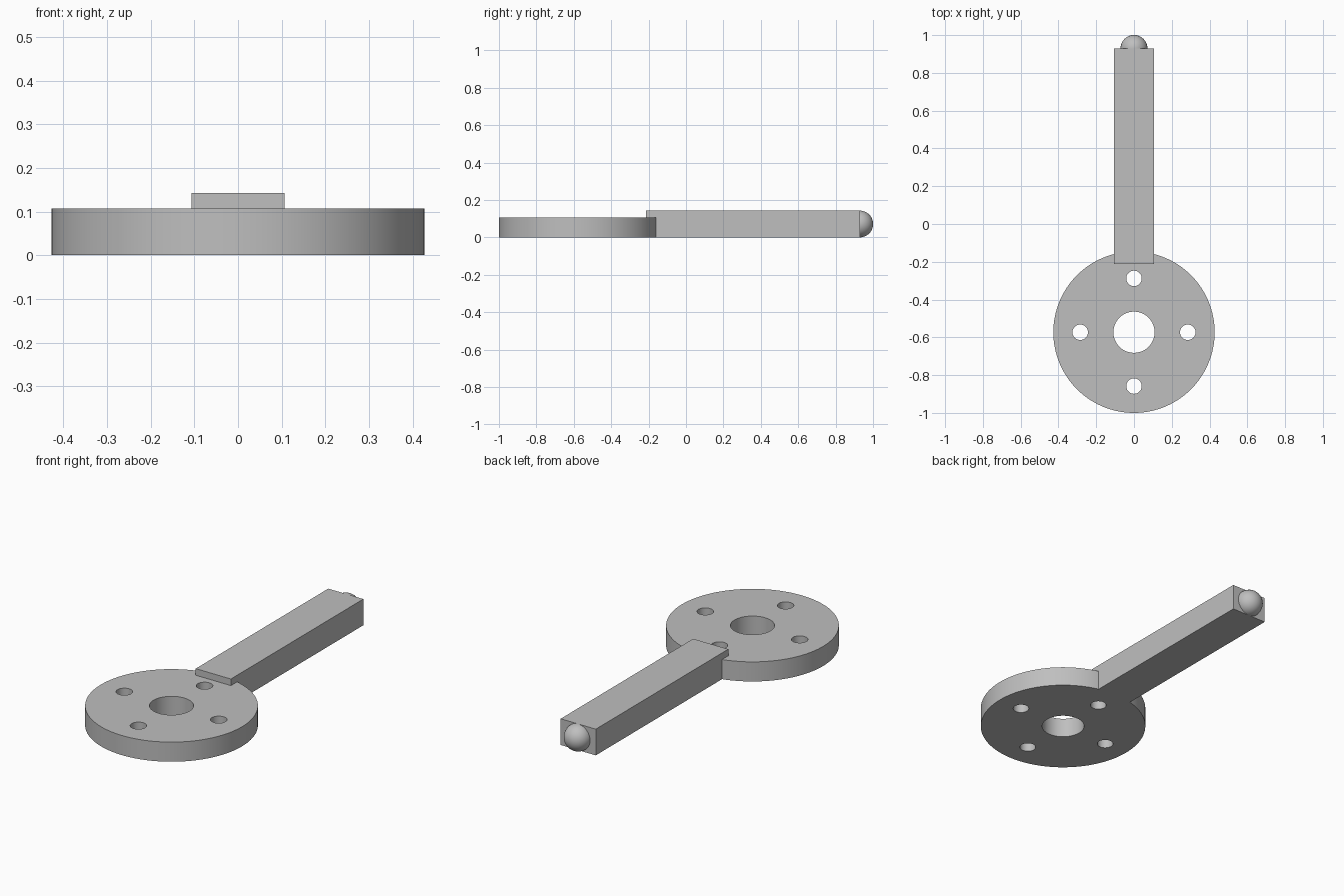
import bpy
import math

cube = bpy.data.objects.get("Cube")
if cube:
    bpy.data.objects.remove(cube, do_unlink=True)

# Single grey material
grey = bpy.data.materials.new("plain grey")
grey.use_nodes = True
colour = (0.52, 0.52, 0.52, 1)
grey.diffuse_color = colour
grey.node_tree.nodes["Principled BSDF"].inputs["Base Color"].default_value = colour

DISC_Y, DISC_R, DISC_H = -0.573, 0.427, 0.107
ARM_W, ARM_H, ARM_START, ARM_END = 0.212, 0.143, -0.213, 0.929
BOLT_CIRCLE, BOLT_R, BORE_R = 0.285, 0.041, 0.109


def cylinder(name, radius, depth, x, y, z, sides):
    bpy.ops.mesh.primitive_cylinder_add(
        vertices=sides, radius=radius, depth=depth, location=(x, y, z))
    ob = bpy.context.object
    ob.name = name
    return ob


def finish(ob):
    ob.data.materials.clear()
    ob.data.materials.append(grey)
    bpy.ops.object.select_all(action="DESELECT")
    ob.select_set(True)
    bpy.context.view_layer.objects.active = ob
    bpy.ops.object.shade_smooth_by_angle(angle=math.radians(30))


def cut(target, cutter):
    cutter.hide_render = True
    mod = target.modifiers.new("hole", "BOOLEAN")
    mod.operation = "DIFFERENCE"
    mod.solver = "EXACT"
    mod.object = cutter
    bpy.context.view_layer.objects.active = target
    bpy.ops.object.modifier_apply(modifier=mod.name)
    bpy.data.objects.remove(cutter, do_unlink=True)


# Round flange with a central bore and four bolt holes
flange = cylinder("flange", DISC_R, DISC_H, 0, DISC_Y, DISC_H / 2, 128)
cut(flange, cylinder("bore_cutter", BORE_R, 1, 0, DISC_Y, 0, 64))
for i in range(4):
    a = i * math.pi / 2
    x, y = BOLT_CIRCLE * math.cos(a), DISC_Y + BOLT_CIRCLE * math.sin(a)
    cut(flange, cylinder("bolt_cutter", BOLT_R, 1, x, y, 0, 32))
finish(flange)

# Straight arm overlapping the flange rim
bpy.ops.mesh.primitive_cube_add(
    size=1, location=(0, (ARM_START + ARM_END) / 2, ARM_H / 2))
arm = bpy.context.object
arm.name = "arm"
arm.scale = (ARM_W, ARM_END - ARM_START, ARM_H)
bpy.ops.object.transform_apply(location=False, rotation=False, scale=True)
finish(arm)

# Ball set halfway into the end of the arm
bpy.ops.mesh.primitive_uv_sphere_add(
    segments=48, ring_count=24, radius=ARM_H / 2, location=(0, ARM_END, ARM_H / 2))
ball = bpy.context.object
ball.name = "end_ball"
finish(ball)
